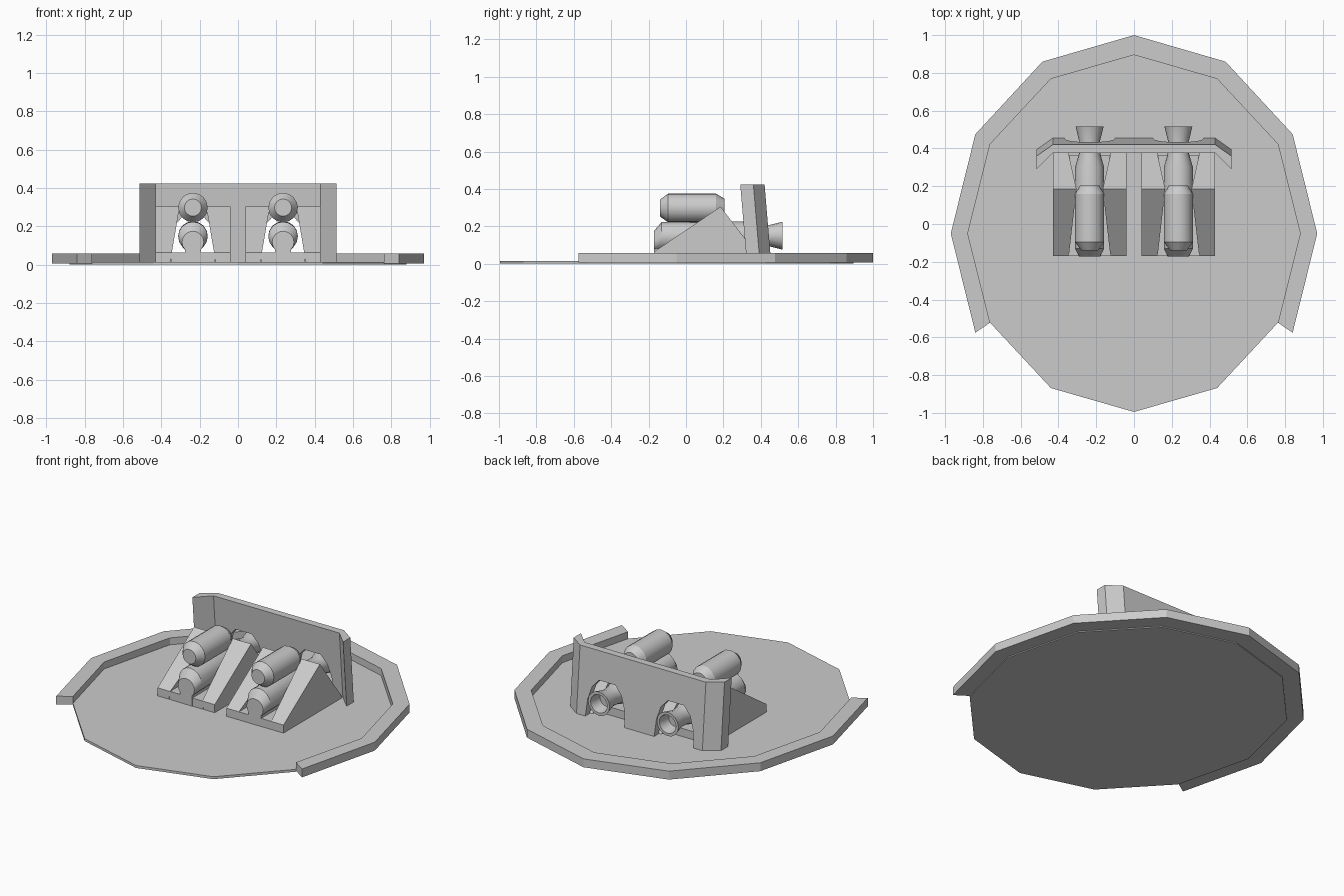
import bpy, bmesh, math

if "Cube" in bpy.data.objects:
    bpy.data.objects.remove(bpy.data.objects["Cube"])


def loft(name, rings, smooth=False):
    """Skin a row of closed cross-sections and cap both ends."""
    bm = bmesh.new()
    loops = [[bm.verts.new(p) for p in ring] for ring in rings]
    n = len(loops[0])
    for a, b in zip(loops, loops[1:]):
        for i in range(n):
            j = (i + 1) % n
            bm.faces.new((a[i], a[j], b[j], b[i]))
    bm.faces.new(loops[0])
    bm.faces.new(loops[-1])
    bmesh.ops.recalc_face_normals(bm, faces=bm.faces[:])
    me = bpy.data.meshes.new(name)
    bm.to_mesh(me)
    bm.free()
    ob = bpy.data.objects.new(name, me)
    bpy.context.collection.objects.link(ob)
    if smooth:
        bpy.ops.object.select_all(action='DESELECT')
        ob.select_set(True)
        bpy.context.view_layer.objects.active = ob
        bpy.ops.object.shade_smooth_by_angle(angle=math.radians(30))
    return ob


def box(name, x0, x1, y0, y1, z0, z1):
    return loft(name, [[(x0, y0, z), (x1, y0, z), (x1, y1, z), (x0, y1, z)] for z in (z0, z1)])


def tube(name, cx, stations, sides=16):
    """Round body along y; stations are (y, centre z, radius)."""
    rings = []
    for y, cz, r in stations:
        rings.append([(cx + r * math.cos(2 * math.pi * i / sides), y,
                       cz + r * math.sin(2 * math.pi * i / sides)) for i in range(sides)])
    return loft(name, rings, True)


def oval(deg, rx, ry, z):
    a = math.radians(deg)
    return (rx * math.sin(a), -0.05 + ry * math.cos(a), z)


# Twelve-sided floor plate and the raised rim open at the front
loft("floor_plate", [[oval(d, 0.88, 0.945, z) for d in range(0, 360, 30)] for z in (0, 0.015)])
loft("rim", [[oval(d, 0.88, 0.945, 0.006), oval(d, 0.97, 1.05, 0.006),
              oval(d, 0.97, 1.05, 0.058), oval(d, 0.88, 0.945, 0.058)]
             for d in range(-120, 121, 30)])

# Leaning shield with two arched notches
C = 0.235


def lean(x, y, z):
    return (x, y + (0.425 - z) * 0.084, z)


arch = [(-0.135, 0.01), (-0.125, 0.12), (-0.10, 0.20), (-0.055, 0.25),
        (0.055, 0.25), (0.10, 0.20), (0.125, 0.12), (0.135, 0.01)]
outline = [(-0.43, 0.01)]
for s in (-1, 1):
    outline += [(s * C + x, z) for x, z in arch]
outline += [(0.43, 0.01), (0.43, 0.425), (-0.43, 0.425)]
loft("shield", [[lean(x, y, z) for x, z in outline] for y in (0.375, 0.42)])

ramp_profile = [(-0.17, 0.01), (-0.17, 0.065), (0.185, 0.305), (0.41, 0.01)]

for s, side in ((-1, "left"), (1, "right")):
    c = s * C
    # Angled shield wing
    loft(side + "_shield_wing", [[lean(s * 0.43, 0.375, z), lean(s * 0.515, 0.29, z),
                                  lean(s * 0.515, 0.36, z), lean(s * 0.43, 0.42, z)]
                                 for z in (0.01, 0.425)])
    # Cradle: two ramps with a slot that widens downwards, joined by a slab
    for t in (-1, 1):
        outer = [(c + t * 0.195, y, z) for y, z in ramp_profile]
        inner = [(c + t * (0.11 - (z - 0.065) * 0.17), y, z) for y, z in ramp_profile]
        loft(side + "_cradle_ramp", [outer, inner])
    box(side + "_cradle_slab", c - 0.115, c + 0.115, -0.17, 0.365, 0.01, 0.065)
    # Lower barrel with dropped nose and hollow flared end
    tube(side + "_lower_barrel", c, [(-0.171, 0.118, 0.057), (-0.13, 0.147, 0.077),
                                     (0.30, 0.15, 0.077), (0.37, 0.15, 0.057),
                                     (0.43, 0.15, 0.053), (0.515, 0.15, 0.074),
                                     (0.515, 0.15, 0.057), (0.44, 0.15, 0.045)])
    box(side + "_barrel_foot", c - 0.042, c + 0.042, -0.171, 0.0, 0.015, 0.09)
    # Upper canister with tapered ends
    tube(side + "_upper_canister", c, [(-0.14, 0.298, 0.045), (-0.095, 0.298, 0.077),
                                       (0.16, 0.298, 0.077), (0.205, 0.298, 0.05)])
